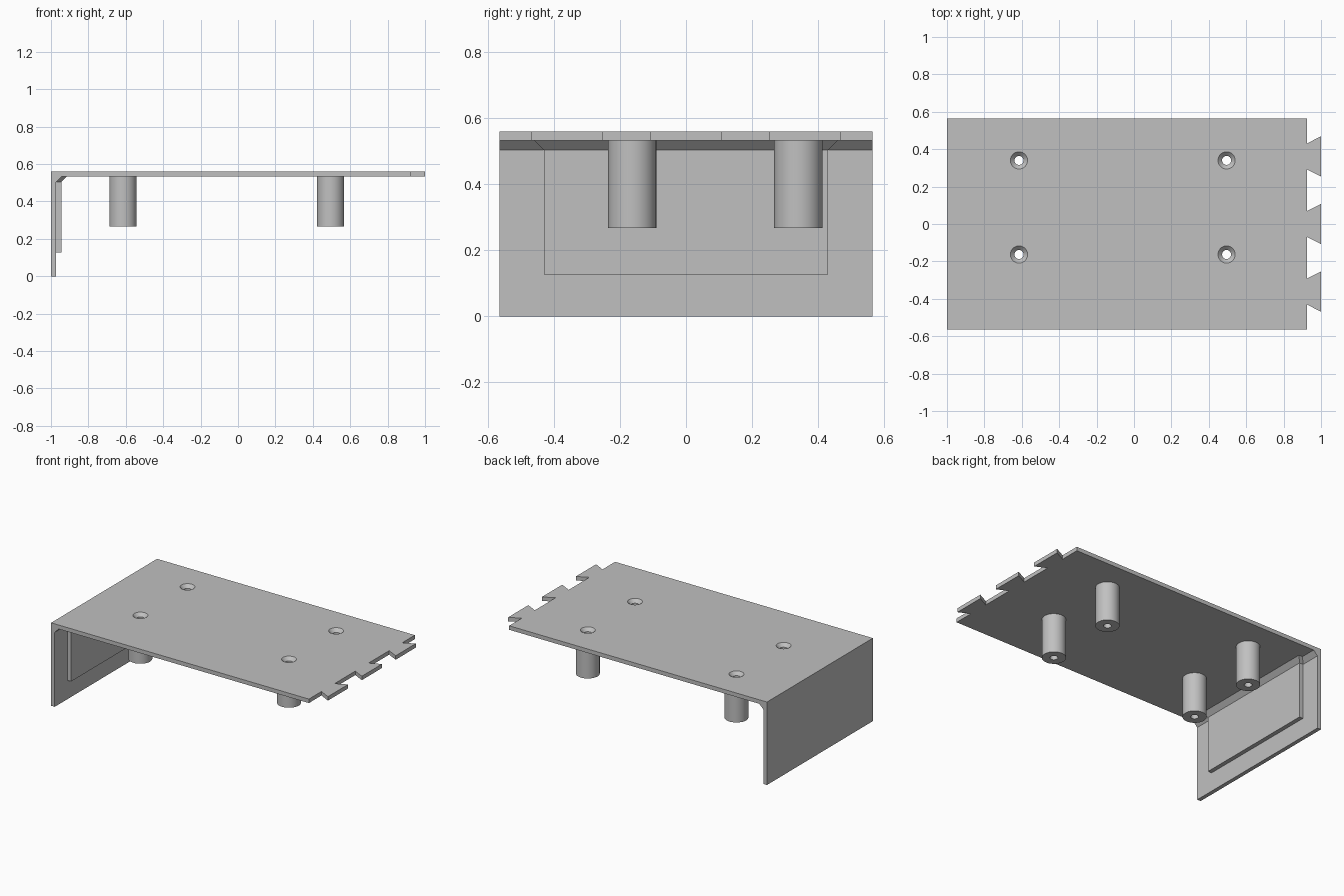
import bpy, bmesh, math

if "Cube" in bpy.data.objects:
    bpy.data.objects.remove(bpy.data.objects["Cube"], do_unlink=True)

grey = bpy.data.materials.new("plain_grey")
grey.use_nodes = True
grey.diffuse_color = (0.53, 0.53, 0.53, 1)
grey.node_tree.nodes["Principled BSDF"].inputs["Base Color"].default_value = grey.diffuse_color

TOP, UNDER, CHAMFER = 0.56, 0.533, 0.503
HALF = 0.565


def loft(name, rings, closed=False):
    """Skin matching rings of points; cap the ends, or join last to first."""
    bm = bmesh.new()
    rows = [[bm.verts.new(p) for p in ring] for ring in rings]
    n = len(rows[0])
    pairs = list(zip(rows, rows[1:])) + ([(rows[-1], rows[0])] if closed else [])
    for a, b in pairs:
        for i in range(n):
            j = (i + 1) % n
            bm.faces.new((a[i], a[j], b[j], b[i]))
    if not closed:
        bm.faces.new(rows[0])
        bm.faces.new(rows[-1])
    bmesh.ops.recalc_face_normals(bm, faces=bm.faces)
    mesh = bpy.data.meshes.new(name)
    bm.to_mesh(mesh)
    bm.free()
    mesh.materials.append(grey)
    obj = bpy.data.objects.new(name, mesh)
    bpy.context.collection.objects.link(obj)
    return obj


def lathe(name, profile, x, y, closed=False, sides=48):
    angles = [math.tau * i / sides for i in range(sides)]
    return loft(name, [[(x + r * math.cos(a), y + r * math.sin(a), z) for a in angles]
                       for r, z in profile], closed)


def select(obj):
    bpy.ops.object.select_all(action="DESELECT")
    obj.select_set(True)
    bpy.context.view_layer.objects.active = obj


def combine(obj, other, operation):
    mod = obj.modifiers.new("combine", "BOOLEAN")
    mod.operation, mod.object, mod.solver = operation, other, "EXACT"
    select(obj)
    bpy.ops.object.modifier_apply(modifier=mod.name)
    bpy.data.objects.remove(other, do_unlink=True)


# Bent plate: long top, end wall and chamfered inner corner
side = [(-1, 0), (-0.973, 0), (-0.973, CHAMFER), (-0.943, UNDER),
        (1, UNDER), (1, TOP), (-1, TOP)]
plate = loft("bracket_plate", [[(x, y, z) for x, z in side] for y in (-HALF, HALF)])

# Raised pad inside the end wall, flaring out where it meets the top
sections = [(0.127, -0.945, 0.43), (CHAMFER, -0.945, 0.43),
            (UNDER, -0.915, 0.46), (0.545, -0.915, 0.46)]
pad = loft("wall_pad", [[(-0.985, -w, z), (x, -w, z), (x, w, z), (-0.985, w, z)]
                        for z, x, w in sections])
combine(plate, pad, "UNION")

# Notches that leave three dovetail tails
root, tip, pitch, slope = 0.07, 0.107, 0.361, 0.0133
for k in range(4):
    low, high = (k - 2) * pitch, (k - 1) * pitch
    ys = [(low + root, high - root), (low + tip + slope, high - tip - slope)]
    if k == 0:
        ys = [(-0.7, high - root), (-0.7, high - tip - slope)]
    if k == 3:
        ys = [(low + root, 0.7), (low + tip + slope, 0.7)]
    outline = [(0.925, ys[0][0]), (1.025, ys[1][0]), (1.025, ys[1][1]), (0.925, ys[0][1])]
    notch = loft("notch_cutter", [[(x, y, z) for x, y in outline] for z in (0.45, 0.65)])
    combine(plate, notch, "DIFFERENCE")

# Hollow standoffs with countersunk screw holes
for x, end in ((-0.615, "right"), (0.495, "left")):
    for y, row in ((-0.163, "front"), (0.34, "back")):
        hole = lathe("hole_cutter", [(0.024, 0.5), (0.024, 0.538), (0.056, 0.57)], x, y)
        combine(plate, hole, "DIFFERENCE")
        post = lathe(f"standoff_{row}_{end}",
                     [(0.024, 0.267), (0.073, 0.267), (0.073, UNDER), (0.024, UNDER)],
                     x, y, closed=True)
        select(post)
        bpy.ops.object.shade_smooth_by_angle(angle=math.radians(30))

select(plate)
bpy.ops.object.shade_smooth_by_angle(angle=math.radians(20))
